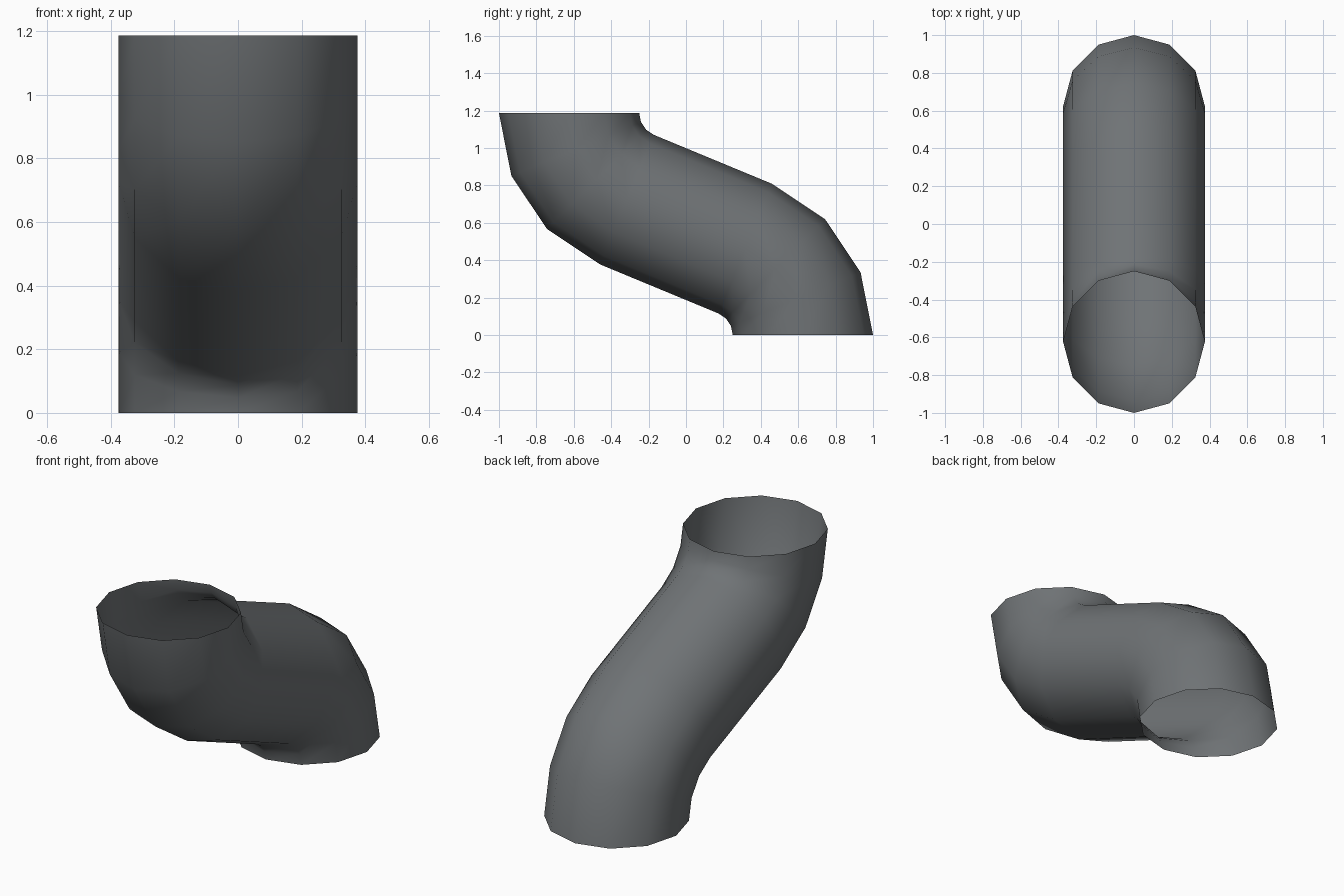
import bpy, bmesh
from math import sin, cos, tan, pi, radians

cube = bpy.data.objects.get("Cube")
if cube:
    bpy.data.objects.remove(cube, do_unlink=True)

SIDES, PIPE_R, BEND_R, BEND_Y = 12, 0.375, 0.5, 0.125
BEND = radians(67.5)
STEPS = 3

# Flat grey material
grey = bpy.data.materials.new("dark_grey")
grey.use_nodes = True
colour = (0.16, 0.172, 0.18, 1)
grey.diffuse_color = colour
grey.node_tree.nodes["Principled BSDF"].inputs["Base Color"].default_value = colour

# Height follows from the straight run between the two equal bends
half_run = BEND_Y + BEND_R * cos(BEND)
height = 2 * (BEND_R * sin(BEND) + half_run / tan(BEND))


def ring(bend_angle):
    """Cross-section of the lower bend at the given angle."""
    points = []
    for i in range(SIDES):
        a = 2 * pi * i / SIDES
        reach = BEND_R + PIPE_R * sin(a)
        points.append((PIPE_R * cos(a), BEND_Y + reach * cos(bend_angle),
                       reach * sin(bend_angle)))
    return points


# Lower bend, then the same bend turned half round for the upper one
lower = [ring(BEND * i / STEPS) for i in range(STEPS + 1)]
half = SIDES // 2
upper = [[(x, -y, height - z) for x, y, z in
          [r[-i % SIDES] for i in range(SIDES)]] for r in reversed(lower)]
# Match the start of each upper ring to the lower rings
upper = [[r[(-i) % SIDES] for i in range(SIDES)] for r in upper]
upper = [[r[(-i) % SIDES] for i in range(SIDES)] for r in upper]
upper = [[r[i] for i in range(SIDES)] for r in upper]

# Open pipe skin
bm = bmesh.new()
rings = [[bm.verts.new(p) for p in r] for r in lower + upper]
for a, b in zip(rings, rings[1:]):
    for i in range(SIDES):
        j = (i + 1) % SIDES
        bm.faces.new((a[i], a[j], b[j], b[i]))
bmesh.ops.recalc_face_normals(bm, faces=bm.faces)
mesh = bpy.data.meshes.new("bent_pipe")
bm.to_mesh(mesh)
bm.free()
mesh.materials.append(grey)
mesh.shade_smooth()
pipe = bpy.data.objects.new("bent_pipe", mesh)
bpy.context.collection.objects.link(pipe)
